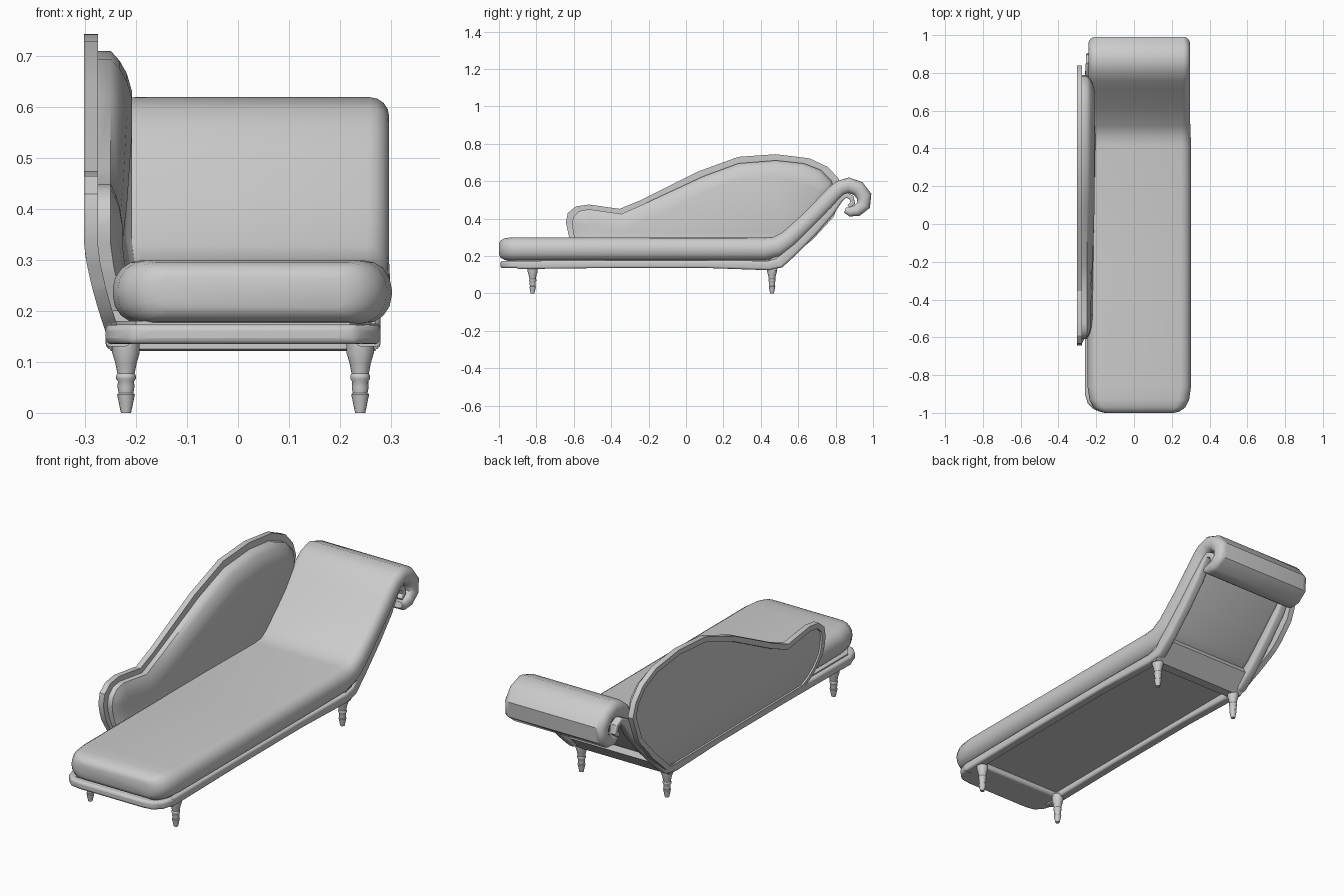
import bpy, bmesh, math
from mathutils import Vector

cube = bpy.data.objects.get("Cube")
if cube:
    bpy.data.objects.remove(cube)

grey = bpy.data.materials.new("soft_grey")
grey.use_nodes = True
COLOUR = (0.6, 0.6, 0.6, 1)
grey.diffuse_color = COLOUR
grey.node_tree.nodes["Principled BSDF"].inputs["Base Color"].default_value = COLOUR


def finish(name, bm, angle=40, bevel=0):
    bmesh.ops.recalc_face_normals(bm, faces=bm.faces)
    mesh = bpy.data.meshes.new(name)
    bm.to_mesh(mesh)
    bm.free()
    mesh.materials.append(grey)
    obj = bpy.data.objects.new(name, mesh)
    bpy.context.collection.objects.link(obj)
    bpy.ops.object.select_all(action='DESELECT')
    obj.select_set(True)
    bpy.context.view_layer.objects.active = obj
    bpy.ops.object.shade_smooth_by_angle(angle=math.radians(angle))
    if bevel:
        mod = obj.modifiers.new("soft_edges", 'BEVEL')
        mod.width, mod.segments = bevel, 3
    return obj


def bridge(bm, rings):
    for a, b in zip(rings, rings[1:]):
        for i in range(len(a)):
            j = (i + 1) % len(a)
            bm.faces.new((a[i], a[j], b[j], b[i]))
    bm.faces.new(rings[0])
    bm.faces.new(rings[-1][::-1])


def sweep(name, stations, cx, half, roundness, segs=4):
    """Sweep a rounded rectangle along stations (y, z, half thickness, inset)."""
    bm = bmesh.new()
    rings = []
    for k, (y, z, t, inset) in enumerate(stations):
        a = stations[max(k - 1, 0)]
        b = stations[min(k + 1, len(stations) - 1)]
        d = Vector((b[0] - a[0], b[1] - a[1])).normalized()
        w, r = half - inset, t * roundness
        ring = []
        for q, (sx, sv) in enumerate(((1, 1), (-1, 1), (-1, -1), (1, -1))):
            for s in range(segs + 1):
                ang = (q + s / segs) * math.pi / 2
                u = sx * (w - r) + r * math.cos(ang)
                v = sv * (t - r) + r * math.sin(ang)
                ring.append(bm.verts.new((cx + u, y - d.y * v, z + d.x * v)))
        rings.append(ring)
    bridge(bm, rings)
    return finish(name, bm)


def prism(outline, axis, lo, hi):
    """Extrude a flat outline along x (outline is y, z) or z (outline is x, y)."""
    bm = bmesh.new()
    rings = [[bm.verts.new((h, p, q) if axis == 'x' else (p, q, h))
              for p, q in outline] for h in (lo, hi)]
    bridge(bm, rings)
    bmesh.ops.recalc_face_normals(bm, faces=bm.faces)
    return bm


def side_face(bm, sign):
    bm.faces.ensure_lookup_table()
    return max(bm.faces, key=lambda f: f.normal.x * sign * f.calc_area())


def tuck_under(bm):
    """Curve the lower part of the back inward to meet the base."""
    for z in (0.33, 0.29, 0.25, 0.21):
        bmesh.ops.bisect_plane(bm, geom=bm.verts[:] + bm.edges[:] + bm.faces[:],
                               plane_co=(0, 0, z), plane_no=(0, 0, 1))
    for v in bm.verts:
        if v.co.z < 0.33:
            v.co.x += 0.045 * ((0.33 - v.co.z) / 0.18) ** 1.4


# Seat cushion running up the slope and over into the scroll
sweep("seat_cushion", [
    (-1.0, 0.237, 0.03, 0.09), (-0.992, 0.237, 0.046, 0.06),
    (-0.97, 0.237, 0.058, 0.03), (-0.93, 0.237, 0.0625, 0.01),
    (-0.86, 0.237, 0.0625, 0), (-0.2, 0.237, 0.0625, 0),
    (0.42, 0.237, 0.062, 0), (0.49, 0.25, 0.057, 0.003), (0.55, 0.29, 0.05, 0.005),
    (0.65, 0.385, 0.046, 0.005), (0.75, 0.487, 0.046, 0.005),
    (0.79, 0.532, 0.044, 0.005), (0.825, 0.563, 0.042, 0.005),
    (0.87, 0.578, 0.042, 0.005), (0.92, 0.561, 0.041, 0.005),
    (0.952, 0.52, 0.041, 0.005), (0.95, 0.473, 0.037, 0.005),
    (0.915, 0.443, 0.031, 0.005), (0.875, 0.436, 0.025, 0.008),
    (0.85, 0.445, 0.014, 0.015)], 0.028, 0.274, 0.9)

# Side rails, each ending in a small curl inside the scroll
rail = [(-0.9, 0.152, 0.022, 0), (-0.4, 0.156, 0.02, 0), (0.1, 0.156, 0.02, 0),
        (0.44, 0.149, 0.025, 0), (0.5, 0.163, 0.028, 0), (0.57, 0.23, 0.03, 0),
        (0.68, 0.34, 0.029, 0), (0.77, 0.44, 0.026, 0), (0.82, 0.505, 0.02, 0.003),
        (0.855, 0.527, 0.015, 0.005), (0.885, 0.512, 0.014, 0.006),
        (0.892, 0.482, 0.013, 0.007), (0.87, 0.463, 0.01, 0.008)]
for name, x in (("right_rail", -0.236), ("left_rail", 0.256)):
    sweep(name, rail, x, 0.024, 0.5, 3)

# Rounded front rail, seat board and rear cross rail
front_plan = [(-0.26, -0.82), (-0.26, -0.9), (-0.245, -0.95), (-0.21, -0.985),
              (-0.16, -0.992), (0.18, -0.992), (0.23, -0.985), (0.265, -0.95),
              (0.28, -0.9), (0.28, -0.82)]
finish("front_rail", prism(front_plan, 'z', 0.135, 0.174), bevel=0.012)
board_plan = [(-0.24, 0.49), (-0.24, -0.9), (-0.2, -0.96),
              (0.22, -0.96), (0.26, -0.9), (0.26, 0.49)]
finish("seat_board", prism(board_plan, 'z', 0.16, 0.18))
cross = [(0.43, 0.17), (0.43, 0.125), (0.48, 0.122), (0.56, 0.2), (0.54, 0.24)]
finish("rear_cross_rail", prism(cross, 'x', -0.25, 0.27))

# Shaped back board with a raised rim on its outer side
back_outline = [(-0.52, 0.155), (-0.565, 0.19), (-0.6, 0.24), (-0.625, 0.3),
                (-0.642, 0.38), (-0.632, 0.43), (-0.59, 0.465), (-0.52, 0.475),
                (-0.355, 0.452), (-0.25, 0.495), (0.06, 0.65), (0.28, 0.73),
                (0.48, 0.744), (0.66, 0.722), (0.76, 0.675), (0.815, 0.615),
                (0.84, 0.545), (0.79, 0.41), (0.68, 0.29), (0.5, 0.145)]
bm = prism(back_outline, 'x', -0.302, -0.275)
bmesh.ops.inset_region(bm, faces=[side_face(bm, -1)], thickness=0.025,
                       use_even_offset=True)
bmesh.ops.inset_region(bm, faces=[side_face(bm, -1)], thickness=0.002, depth=-0.008)
tuck_under(bm)
finish("back_board", bm, 30)

# Padded inner face of the back, thinner towards the foot end
pad_outline = [(-0.57, 0.2), (-0.595, 0.28), (-0.61, 0.37), (-0.602, 0.41),
               (-0.57, 0.44), (-0.52, 0.45), (-0.345, 0.425), (-0.22, 0.48),
               (0.09, 0.625), (0.28, 0.695), (0.48, 0.711), (0.63, 0.695),
               (0.72, 0.66), (0.78, 0.6), (0.79, 0.54), (0.73, 0.42), (0.5, 0.2)]
bm = prism(pad_outline, 'x', -0.28, -0.25)
for thickness, depth in ((0.02, 0.018), (0.025, 0.014), (0.035, 0.01)):
    bmesh.ops.inset_region(bm, faces=[side_face(bm, 1)], thickness=thickness,
                           depth=depth, use_even_offset=True)
for v in bm.verts:
    if v.co.x > -0.249:
        v.co.x -= (v.co.x + 0.25) * 0.45 * min(1, max(0, -v.co.y / 0.35))
tuck_under(bm)
finish("back_pad", bm, 50)

# Turned legs
leg_profile = [(0.010, 0), (0.0175, 0.036), (0.0145, 0.039), (0.0165, 0.05),
               (0.016, 0.062), (0.0195, 0.067), (0.0195, 0.073), (0.017, 0.077),
               (0.021, 0.098), (0.027, 0.118), (0.027, 0.145)]
for side, x in (("right", -0.22), ("left", 0.24)):
    for end, y in (("front", -0.82), ("back", 0.46)):
        bm = bmesh.new()
        bridge(bm, [[bm.verts.new((x + r * math.cos(i * math.tau / 16),
                                   y + r * math.sin(i * math.tau / 16), z))
                     for i in range(16)] for r, z in leg_profile])
        finish(f"{end}_{side}_leg", bm)
